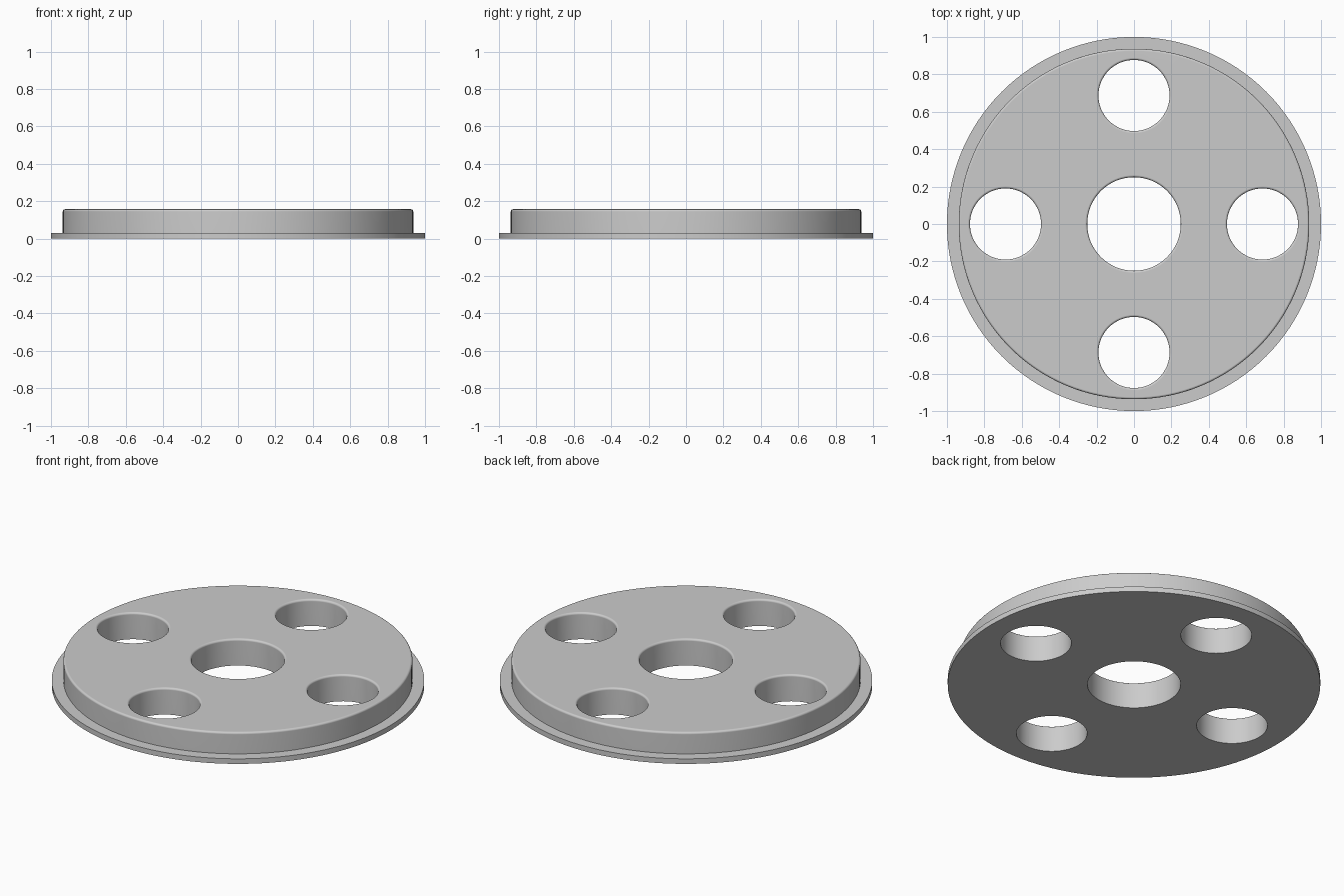
import bpy, bmesh, math

cube = bpy.data.objects.get("Cube")
if cube:
    bpy.data.objects.remove(cube, do_unlink=True)

HEIGHT, FLANGE, RIM, FILLET = 0.157, 0.03, 0.937, 0.012
HUB_R, HOLE_R, HOLE_DIST = 0.25, 0.19, 0.687

grey = bpy.data.materials.new("plain grey")
grey.use_nodes = True
colour = (0.6, 0.6, 0.6, 1)
grey.diffuse_color = colour
grey.node_tree.nodes["Principled BSDF"].inputs["Base Color"].default_value = colour


def arc(cx, cz, start, end, steps=4):
    """Points of a fillet arc, angles in degrees."""
    angles = [math.radians(start + (end - start) * i / steps) for i in range(steps + 1)]
    return [(cx + FILLET * math.cos(a), cz + FILLET * math.sin(a)) for a in angles]


def lathe(name, profile, segments, x=0, y=0):
    """Revolve (radius, z) points into a closed, capped solid."""
    bm = bmesh.new()
    rings = []
    for r, z in profile:
        angles = [math.tau * i / segments for i in range(segments)]
        rings.append([bm.verts.new((x + r * math.cos(a), y + r * math.sin(a), z)) for a in angles])
    for low, high in zip(rings, rings[1:]):
        for i in range(segments):
            j = (i + 1) % segments
            bm.faces.new((low[i], low[j], high[j], high[i]))
    bm.faces.new(rings[0][::-1])
    bm.faces.new(rings[-1])
    mesh = bpy.data.meshes.new(name)
    bm.to_mesh(mesh)
    bm.free()
    obj = bpy.data.objects.new(name, mesh)
    bpy.context.collection.objects.link(obj)
    obj.data.materials.append(grey)
    return obj


# Stepped disc: thin flange below, thicker body with a rounded top edge
disc = lathe("flanged_disc",
             [(1, 0), (1, FLANGE), (RIM, FLANGE)]
             + arc(RIM - FILLET, HEIGHT - FILLET, 0, 90), 128)
bpy.context.view_layer.objects.active = disc
disc.select_set(True)

# Centre bore and four round holes, each with a rounded upper lip
holes = [(HUB_R, 0, 0)]
for k in range(4):
    a = k * math.pi / 2
    holes.append((HOLE_R, HOLE_DIST * math.cos(a), HOLE_DIST * math.sin(a)))

for r, x, y in holes:
    lip = arc(r + FILLET, HEIGHT - FILLET, 180, 90)
    cutter = lathe("hole_cutter", [(r, -0.1)] + lip + [(r + FILLET, HEIGHT + 0.1)], 64, x, y)
    cutter.hide_render = True
    cut = disc.modifiers.new("hole", "BOOLEAN")
    cut.operation = "DIFFERENCE"
    cut.solver = "EXACT"
    cut.object = cutter
    bpy.ops.object.modifier_apply(modifier=cut.name)
    bpy.data.objects.remove(cutter, do_unlink=True)

# Smooth walls and fillets, with flat faces kept flat
bpy.ops.object.shade_smooth_by_angle(angle=math.radians(35))
flat = disc.modifiers.new("flat_faces", "WEIGHTED_NORMAL")
flat.keep_sharp = True
